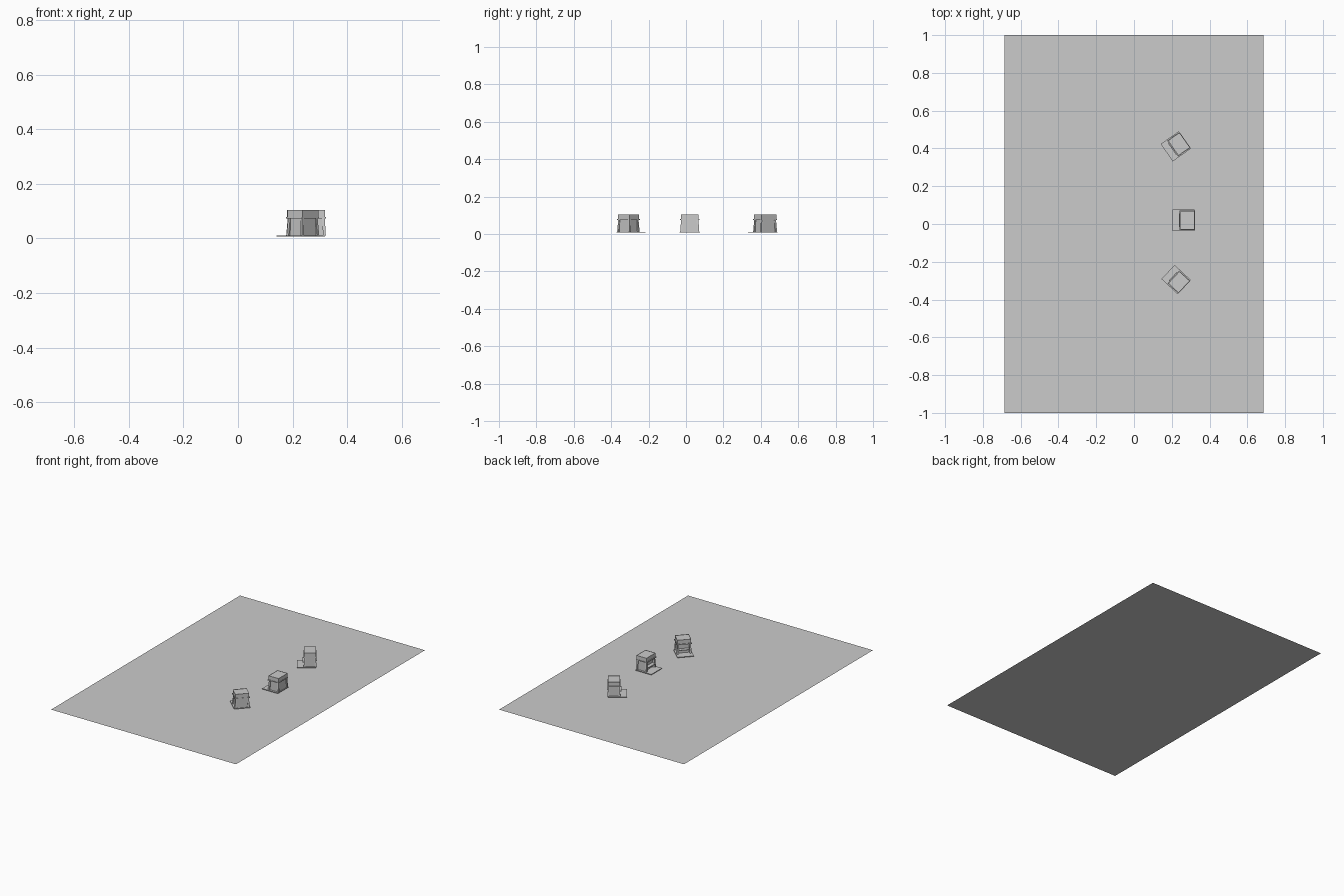
import bpy, bmesh
from math import radians
from mathutils import Matrix

cube = bpy.data.objects.get("Cube")
if cube:
    bpy.data.objects.remove(cube)

grey = bpy.data.materials.new("plain grey")
grey.use_nodes = True
grey.diffuse_color = (0.6, 0.6, 0.6, 1)
grey.node_tree.nodes["Principled BSDF"].inputs["Base Color"].default_value = (0.6, 0.6, 0.6, 1)


def finish(bm, name, place=Matrix()):
    bmesh.ops.recalc_face_normals(bm, faces=bm.faces)
    mesh = bpy.data.meshes.new(name)
    bm.to_mesh(mesh)
    bm.free()
    mesh.materials.append(grey)
    obj = bpy.data.objects.new(name, mesh)
    obj.matrix_world = place
    bpy.context.collection.objects.link(obj)
    return obj


def block(bm, x0, x1, y0, y1, z0, z1, flare=(0, 0)):
    """Box whose bottom is shifted sideways by flare."""
    verts = [bm.verts.new((x + (flare[0] if z == z0 else 0),
                           y + (flare[1] if z == z0 else 0), z))
             for z in (z0, z1) for x, y in ((x0, y0), (x1, y0), (x1, y1), (x0, y1))]
    faces = [bm.faces.new(verts[3::-1]), bm.faces.new(verts[4:])]
    for i in range(4):
        j = (i + 1) % 4
        faces.append(bm.faces.new((verts[i], verts[j], verts[j + 4], verts[i + 4])))
    return faces


def kiosk(label, x, y, angle, width):
    """Small kiosk whose open side faces its local -x."""
    place = Matrix.Translation((x, y, 0)) @ Matrix.Rotation(radians(angle), 4, "Z")
    d, w = 0.037, width / 2

    # Floor sheet reaching out in front
    bm = bmesh.new()
    block(bm, -d - 0.042, d, -w - 0.008, w + 0.008, 0.007, 0.011)
    finish(bm, label + "_floor", place)

    # Side walls, back wall and recessed front
    bm = bmesh.new()
    for s in (-1, 1):
        a, b = sorted((s * (w - 0.005), s * (w - 0.010)))
        block(bm, -d + 0.005, d - 0.004, a, b, 0.011, 0.08)
    block(bm, d - 0.008, d - 0.004, -w + 0.01, w - 0.01, 0.011, 0.08)
    block(bm, -d + 0.016, -d + 0.019, -w + 0.01, w - 0.01, 0.011, 0.08)
    finish(bm, label + "_walls", place)

    # Flared corner posts
    bm = bmesh.new()
    for sx in (-1, 1):
        for sy in (-1, 1):
            xa, xb = sorted((sx * (d - 0.012), sx * (d - 0.002)))
            ya, yb = sorted((sy * (w - 0.012), sy * (w - 0.002)))
            block(bm, xa, xb, ya, yb, 0.011, 0.08, (sx * 0.004, sy * 0.005))
    finish(bm, label + "_posts", place)

    # Roof cap with a sunken top
    bm = bmesh.new()
    top = block(bm, -d, d, -w, w, 0.078, 0.105)[1]
    bmesh.ops.inset_individual(bm, faces=[top], thickness=0.007, depth=0)
    bmesh.ops.translate(bm, verts=top.verts, vec=(0, 0, -0.002))
    finish(bm, label + "_roof", place)

    # Narrow ledge around the eaves and a counter in the opening
    bm = bmesh.new()
    block(bm, -d - 0.004, d + 0.002, -w - 0.003, w + 0.003, 0.074, 0.079)
    block(bm, -d - 0.008, -d + 0.016, -w + 0.012, w - 0.012, 0.036, 0.040)
    finish(bm, label + "_ledges", place)


# Ground sheet
bm = bmesh.new()
bmesh.ops.create_grid(bm, x_segments=1, y_segments=1, size=1,
                      matrix=Matrix.Diagonal((0.685, 1, 1, 1)))
finish(bm, "ground_sheet")

kiosk("rear_kiosk", 0.238, 0.423, 35, 0.096)
kiosk("middle_kiosk", 0.283, 0.02, 0, 0.096)
kiosk("front_kiosk", 0.238, -0.308, -43, 0.086)
